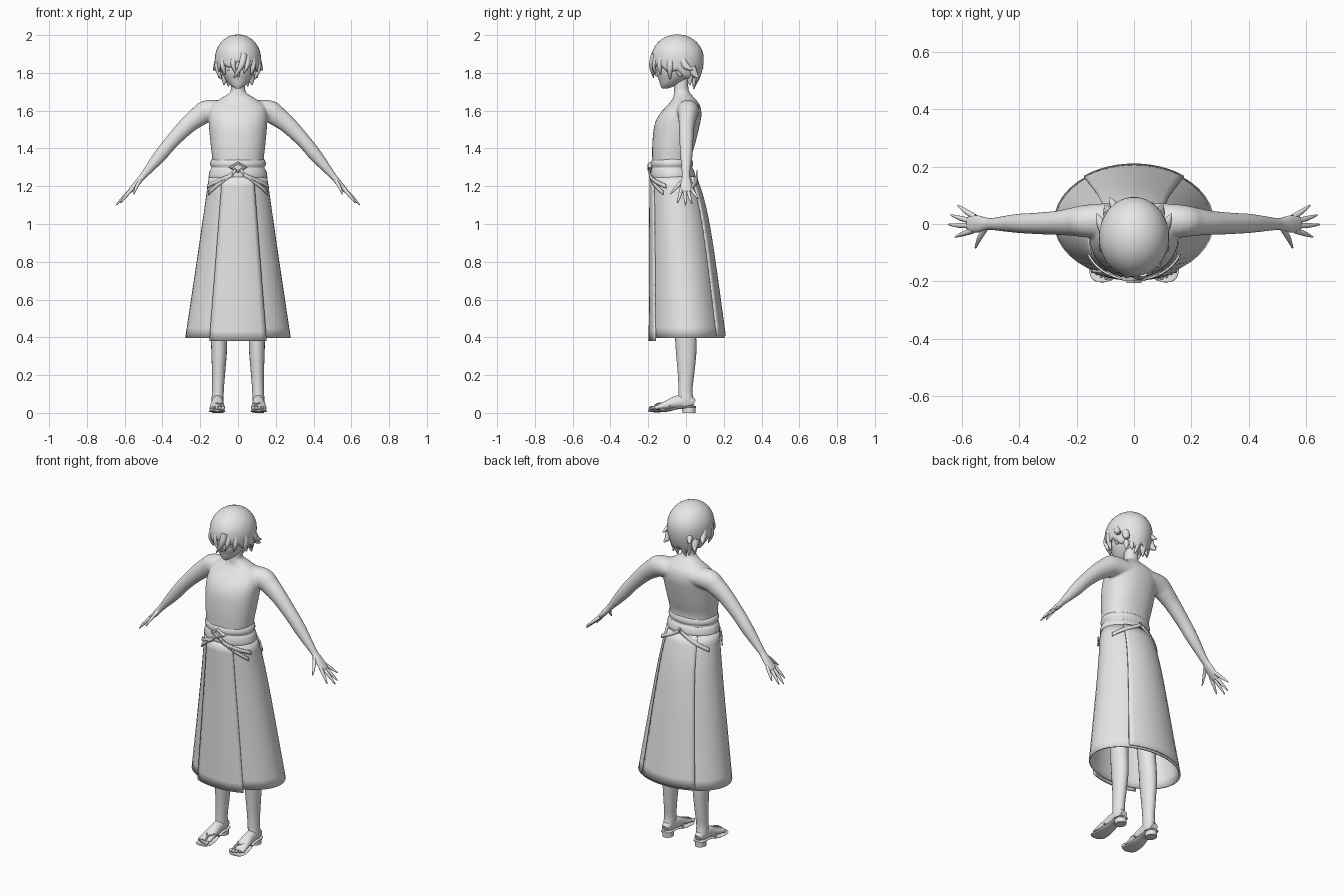
import bpy, bmesh
from math import sin, cos, pi, radians, sqrt
from mathutils import Vector

cube = bpy.data.objects.get("Cube")
if cube:
    bpy.data.objects.remove(cube, do_unlink=True)

grey = bpy.data.materials.new("plain grey")
grey.use_nodes = True
grey.diffuse_color = (0.8, 0.8, 0.8, 1)
grey.node_tree.nodes["Principled BSDF"].inputs["Base Color"].default_value = (0.8, 0.8, 0.8, 1)
X, Y, Z = Vector((1, 0, 0)), Vector((0, 1, 0)), Vector((0, 0, 1))
made = []


def finish(name, bm, mirror=False, thick=0):
    """Turn a bmesh into a named object, optionally mirrored and thickened."""
    bmesh.ops.recalc_face_normals(bm, faces=bm.faces)
    mesh = bpy.data.meshes.new(name)
    bm.to_mesh(mesh)
    bm.free()
    mesh.materials.append(grey)
    obj = bpy.data.objects.new(name, mesh)
    bpy.context.scene.collection.objects.link(obj)
    if thick:
        solid = obj.modifiers.new("thickness", "SOLIDIFY")
        solid.thickness, solid.offset = thick, 0
    if mirror:
        obj.modifiers.new("mirror", "MIRROR")
    made.append(obj)
    return obj


def spline(pts, steps=4):
    """Smooth curve through stations of any dimension."""
    pts = [Vector(p) for p in pts]
    out = []
    for i in range(len(pts) - 1):
        a, b = pts[max(i - 1, 0)], pts[i]
        c, d = pts[i + 1], pts[min(i + 2, len(pts) - 1)]
        for k in range(steps):
            t = k / steps
            out.append(b + (c - a) * (t / 2) + (a * 2 - b * 5 + c * 4 - d) * (t * t / 2)
                       + (b * 3 - a - c * 3 + d) * (t ** 3 / 2))
    return out + [pts[-1]]


def grid(bm, rows, closed):
    """Skin rows of points with quads."""
    rows = [[bm.verts.new(p) for p in row] for row in rows]
    n = len(rows[0])
    for r, s in zip(rows, rows[1:]):
        for j in range(n if closed else n - 1):
            k = (j + 1) % n
            bm.faces.new((r[j], r[k], s[k], s[j]))
    return rows


def tube(bm, stations, ref=Y, n=20, flat=False, power=1.0, steps=4):
    """Capped tube; each station is x, y, z, side radius, radius along ref."""
    st = spline(stations, steps)
    rows = []
    for i, s in enumerate(st):
        tan = (st[min(i + 1, len(st) - 1)] - st[max(i - 1, 0)])
        t = Z if flat else Vector(tan[:3]).normalized()
        v = (ref - t * ref.dot(t)).normalized()
        u = v.cross(t)
        row = []
        for k in range(n):
            c, d = cos(2 * pi * k / n), sin(2 * pi * k / n)
            c, d = [(1 if q > 0 else -1) * abs(q) ** power for q in (c, d)]
            row.append(Vector(s[:3]) + u * s[3] * c + v * s[4] * d)
        rows.append(row)
    rows = grid(bm, rows, True)
    bm.faces.new(rows[0])
    bm.faces.new(rows[-1])


def ball(bm, centre, size):
    vs = bmesh.ops.create_uvsphere(bm, u_segments=16, v_segments=10, radius=1)["verts"]
    for v in vs:
        v.co = Vector(centre) + Vector(a * b for a, b in zip(v.co, size))


def flip(p, s):
    return (p[0] * s,) + tuple(p[1:])


def part(name, tubes, mirror=False, **kw):
    bm = bmesh.new()
    for t in tubes:
        tube(bm, t, **kw)
    return finish(name, bm, mirror)


def lock(a, b, c, r):
    """Tapering strand or finger."""
    return [a + (r, r), b + (r * .8, r * .8), c + (r * .15, r * .15)]


# Torso, neck and arms fused into one smooth skin
bm = bmesh.new()
tube(bm, [(0, -.07, 1.22, .142, .108), (0, -.073, 1.3, .134, .105), (0, -.074, 1.36, .138, .105),
          (0, -.064, 1.43, .146, .114), (0, -.048, 1.52, .154, .12), (0, -.03, 1.58, .156, .112),
          (0, -.012, 1.63, .142, .085), (0, -.012, 1.665, .09, .058), (0, -.022, 1.695, .045, .042),
          (0, -.025, 1.72, .038, .038), (0, -.03, 1.8, .038, .038)],
     n=40, flat=True, power=.9)
arm = [(.06, .01, 1.6, .05, .065), (.16, .01, 1.597, .06, .058), (.21, .008, 1.568, .054, .05),
       (.27, .004, 1.52, .046, .042), (.35, .002, 1.437, .038, .037), (.41, .002, 1.365, .035, .033),
       (.485, 0, 1.275, .022, .023), (.51, 0, 1.245, .017, .023), (.54, 0, 1.21, .016, .031),
       (.578, 0, 1.168, .011, .031)]
for side in (1, -1):
    tube(bm, [flip(p, side) for p in arm])
body = finish("torso_and_arms", bm)
fuse = body.modifiers.new("fuse", "REMESH")
fuse.mode, fuse.voxel_size, fuse.use_smooth_shade = "VOXEL", .006, True
soft = body.modifiers.new("soften", "SMOOTH")
soft.factor, soft.iterations = .5, 8

# Fingers
fingers = [((.56, -.023, 1.188), (.594, -.034, 1.148), (.622, -.045, 1.112)),
           ((.565, -.006, 1.18), (.608, -.005, 1.14), (.645, -.002, 1.1)),
           ((.565, .01, 1.18), (.604, .02, 1.142), (.637, .031, 1.107)),
           ((.553, .024, 1.19), (.585, .044, 1.162), (.613, .065, 1.135)),
           ((.515, -.012, 1.235), (.538, -.05, 1.195), (.552, -.083, 1.158))]
part("fingers", [[a + (.01, .01), b + (.0085, .0085), c + (.003, .003)] for a, b, c in fingers],
     True, n=10)

# Head and face
bm = bmesh.new()
tube(bm, [(0, -.112, 1.718, .014, .016), (0, -.092, 1.735, .04, .044), (0, -.072, 1.765, .066, .073),
          (0, -.06, 1.8, .084, .096), (0, -.05, 1.85, .095, .105), (0, -.045, 1.9, .095, .108),
          (0, -.045, 1.96, .06, .07)], n=32, flat=True)
finish("head", bm)
part("nose", [[(0, -.145, 1.825, .006, .008), (0, -.157, 1.797, .01, .012),
               (0, -.15, 1.783, .008, .006)]], n=10)
bm = bmesh.new()
ball(bm, (.092, -.03, 1.81), (.012, .02, .03))
finish("ear", bm, True)
bm = bmesh.new()
ball(bm, (.042, -.133, 1.822), (.019, .012, .013))
finish("eye", bm, True)

# Hair cap with a jagged hem, higher over the face
bm = bmesh.new()
rows, count = [], 64
for k in range(15):
    row = []
    for j in range(count):
        phi = 2 * pi * j / count
        hem = 1.8 - .045 * sin(phi) + .03 * (abs(j % 8 - 4) / 4 - .5)
        low = (2 - hem) * (k / 14) ** 1.4
        z = 1.9997 - low
        h = z - 1.875
        r = sqrt(max(0, 1 - (h / .125) ** 2)) if h > 0 else 1 - 15 * h * h
        row.append(Vector((.118 * r * cos(phi), -.045 + .135 * r * sin(phi), z)))
    rows.append(row)
top = grid(bm, rows, True)[0]
bm.faces.new(top)
finish("hair_cap", bm, thick=.008)

# Loose strands: fringe, temples, flicks and nape
fringe = [lock((.03, -.165, 1.9), (.018, -.18, 1.84), (-.022, -.172, 1.775), .02),
          lock((-.02, -.165, 1.89), (-.025, -.176, 1.84), (-.008, -.17, 1.79), .016),
          lock((.05, -.155, 1.88), (.048, -.168, 1.84), (.03, -.165, 1.795), .016)]
part("fringe_locks", fringe, n=10)
sides = [lock((.1, -.08, 1.88), (.106, -.085, 1.82), (.088, -.085, 1.765), .02),
         lock((.075, -.13, 1.88), (.08, -.14, 1.835), (.068, -.135, 1.79), .018),
         lock((.1, -.02, 1.87), (.113, 0, 1.835), (.13, .035, 1.815), .022),
         lock((.085, .03, 1.83), (.09, .045, 1.795), (.102, .065, 1.775), .022),
         lock((.07, .02, 1.8), (.07, .02, 1.77), (.075, .02, 1.735), .022),
         lock((.025, .06, 1.82), (.022, .05, 1.765), (.028, .04, 1.715), .022),
         lock((.055, .05, 1.82), (.05, .04, 1.77), (.052, .045, 1.728), .02)]
part("side_locks", sides, True, n=10)
part("back_flick", [lock((-.06, .05, 1.86), (-.072, .07, 1.835), (-.085, .092, 1.825), .018)], n=10)

# Skirt surface: height, half width, front y, back y
shape = spline([(1.25, .15, -.182, .045), (1.1, .171, -.183, .092), (.865, .205, -.184, .135),
                (.395, .275, -.186, .2)], 8)


def on_skirt(phi, z, off=0):
    """Point on the skirt at an azimuth and height, pushed outward by off."""
    zc = min(max(z, shape[-1][0]), shape[0][0])
    i = next(i for i in range(len(shape) - 1) if shape[i + 1][0] <= zc + 1e-6)
    a, b = shape[i], shape[i + 1]
    s = a.lerp(b, (a[0] - zc) / (a[0] - b[0]))
    return Vector(((s[1] + off) * cos(phi), (s[2] + s[3]) / 2 + ((s[3] - s[2]) / 2 + off) * sin(phi), z))


def panel(name, start, end, hem, off, n):
    bm = bmesh.new()
    closed = end - start == 360
    cols = [radians(start + (end - start) * j / n) for j in range(n if closed else n + 1)]
    grid(bm, [[on_skirt(p, 1.25 + (hem - 1.25) * k / 16, off) for p in cols] for k in range(17)], closed)
    finish(name, bm, thick=.009)


panel("skirt", 0, 360, .397, 0, 40)
panel("front_panel", -122, -58, .38, .007, 10)
panel("back_panel", 52, 128, .408, .008, 12)

# Waist sash with two soft folds
part("waist_sash", [[(0, -.07, 1.225, .15, .11), (0, -.07, 1.255, .155, .118), (0, -.072, 1.285, .148, .113),
                     (0, -.074, 1.298, .14, .107), (0, -.074, 1.315, .147, .112),
                     (0, -.074, 1.334, .144, .109), (0, -.074, 1.345, .134, .1)]], n=40, flat=True)

# Drooping ties, front and back
for name, start, end, high, low in (("front_tie", -87, -28, 1.29, 1.165), ("back_tie", 92, 25, 1.275, 1.175),
                                    ("front_cord", -80, -20, 1.262, 1.2)):
    bm = bmesh.new()
    rows = []
    for k in range(13):
        t = k / 12
        z = high + (low - high) * t ** .85
        phi = radians(start + (end - start) * t)
        rows.append([on_skirt(phi, z + w, .013) for w in (.011, 0, -.011)])
    grid(bm, rows, False)
    finish(name, bm, True, thick=.007)

# Diamond knot
bm = bmesh.new()
for size, y in ((1, -.19), (.65, -.197)):
    grown = bmesh.ops.create_cone(bm, cap_ends=True, segments=4, radius1=1, radius2=.8, depth=1)["verts"]
    for v in grown:
        x, d, h = v.co.x, v.co.z, v.co.y
        v.co = (x * .05 * size, y - d * .016, 1.3 + h * .032 * size)
finish("diamond_knot", bm)

# Legs and feet
part("leg", [[(.078, -.03, 1.0, .072, .075), (.085, -.02, .75, .06, .065), (.095, -.01, .55, .048, .055),
              (.1, -.002, .4, .043, .056), (.1, .001, .32, .041, .054), (.103, 0, .2, .034, .043),
              (.106, -.003, .12, .031, .037), (.108, 0, .07, .032, .04), (.108, .002, .04, .028, .038)]],
     True, flat=True)
part("foot", [[(.108, .045, .052, .02, .018), (.108, .01, .062, .029, .034), (.108, -.05, .056, .031, .034),
               (.11, -.1, .042, .036, .024), (.111, -.145, .03, .039, .014), (.111, -.17, .026, .036, .009)]],
     True, ref=Z)
bm = bmesh.new()
for k in range(5):
    r = .011 - k * .0012
    ball(bm, (.08 + k * .0165, -.181 + k * k * .0016, .025), (r * .85, r * 1.5, r))
finish("toes", bm, True)

# Sandals: thin sole, low heel and strap
part("sandal_sole", [[(.108, .052, .032, .02, .005), (.108, .03, .032, .032, .006), (.108, -.04, .026, .031, .006),
                      (.11, -.1, .012, .04, .006), (.111, -.16, .009, .045, .006),
                      (.111, -.19, .011, .036, .005), (.111, -.202, .013, .016, .004)]],
     True, ref=Z, power=.8)
part("sandal_heel", [[(.108, .015, 0, .03, .034), (.108, .015, .032, .03, .036)]], True, flat=True, steps=1)
part("sandal_strap", [[(.095, -.172, .024, .004, .004), (.095, -.155, .047, .004, .004),
                       (x, -.11, .05, .004, .004), (e, -.07, .025, .004, .004)]
                      for x, e in ((.08, .073), (.132, .145))], True, ref=X, n=8)

# Smooth shading that keeps hard edges
bpy.ops.object.select_all(action="DESELECT")
for obj in made:
    obj.select_set(True)
bpy.context.view_layer.objects.active = made[0]
bpy.ops.object.shade_smooth_by_angle(angle=radians(45))
